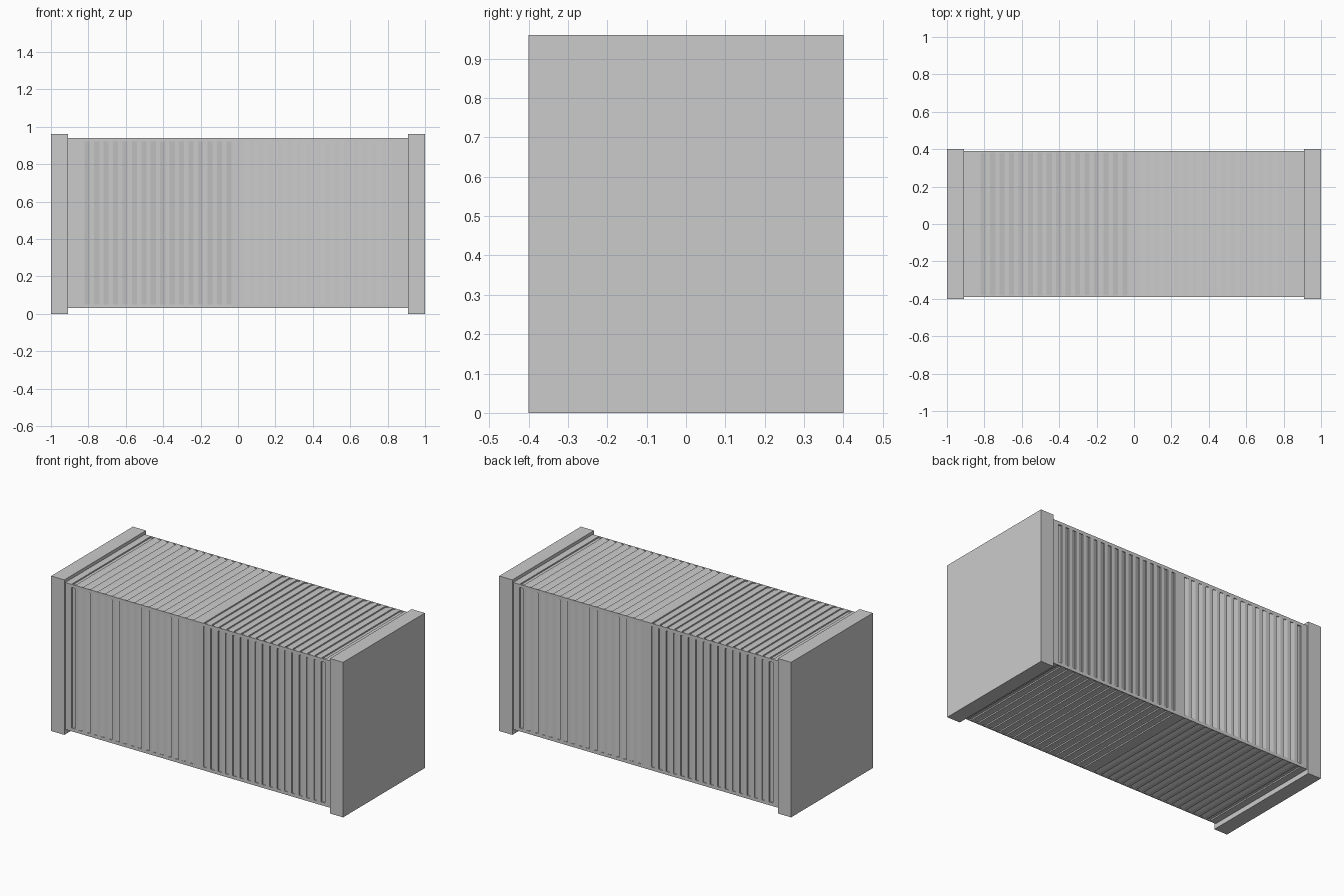
import bpy, bmesh
from mathutils import Vector

if "Cube" in bpy.data.objects:
    bpy.data.objects.remove(bpy.data.objects["Cube"])

grey = bpy.data.materials.new("light_grey")
grey.diffuse_color = (0.6, 0.6, 0.6, 1)
grey.use_nodes = True
grey.node_tree.nodes["Principled BSDF"].inputs["Base Color"].default_value = grey.diffuse_color

HALF_Y, Z0, Z1 = 0.39, 0.03, 0.94      # body extents
X_IN, X_OUT = 0.035, 0.868             # panel extents along the length
RAIL_Z, RAIL_Y = 0.02, 0.008           # rail height and depth
DEPTH, TEETH = 0.008, 16


def make(name, verts, faces):
    me = bpy.data.meshes.new(name)
    bm = bmesh.new()
    vs = [bm.verts.new(v) for v in verts]
    for f in faces:
        bm.faces.new([vs[i] for i in f])
    bmesh.ops.recalc_face_normals(bm, faces=bm.faces)
    bm.to_mesh(me)
    bm.free()
    me.materials.append(grey)
    ob = bpy.data.objects.new(name, me)
    bpy.context.collection.objects.link(ob)
    return ob


def box(name, x0, x1, y0, y1, z0, z1):
    v = [(x, y, z) for x in (x0, x1) for y in (y0, y1) for z in (z0, z1)]
    f = [(0, 1, 3, 2), (4, 6, 7, 5), (0, 4, 5, 1), (2, 3, 7, 6), (0, 2, 6, 4), (1, 5, 7, 3)]
    return make(name, v, f)


def ridges():
    """Stepped profile: sharp drop facing outward, slow rise, short flat."""
    p = (X_OUT - X_IN) / (TEETH + 0.5)
    pts = []
    for i in range(TEETH):
        x = X_IN + i * p
        pts += [(x, DEPTH), (x + 0.55 * p, 0), (x + p, 0)]
    pts += [(X_OUT - 0.5 * p, DEPTH), (X_OUT, DEPTH)]
    return pts


def panel(name, sx, place, a, b):
    """Sweep the ridge profile from a to b; place(x, depth, t) gives the point."""
    pts = ridges()
    n = len(pts)
    verts = [place(sx * x, d, t) for t in (a, b) for x, d in pts]
    faces = [(i, i + 1, n + i + 1, n + i) for i in range(n - 1)]
    ob = make(name, verts, faces)
    # face the open sheet outward
    me = ob.data
    c = Vector((0, 0, (Z0 + Z1) / 2))
    best = max(me.polygons, key=lambda q: q.area)
    out = place(sx * 0.4, 0, (a + b) / 2)
    inn = place(sx * 0.4, 1, (a + b) / 2)
    if best.normal.dot(Vector(out) - Vector(inn)) < 0:
        me.flip_normals()
    return ob


# end frames and cross frames
for s, side in ((-1, "left"), (1, "right")):
    a, b = sorted((s * 0.91, s * 1.0))
    box(side + "_end_frame", a, b, -0.4, 0.4, 0, 0.96)
    a, b = sorted((s * X_OUT, s * 0.91))
    box(side + "_post_frame", a, b, -HALF_Y, HALF_Y, Z0, Z1)
box("middle_frame", -X_IN, X_IN, -HALF_Y, HALF_Y, Z0, Z1)

for s, end in ((-1, "left"), (1, "right")):
    xa, xb = sorted((s * X_IN, s * X_OUT))
    # long rails along the four edges
    for q, face in ((-1, "front"), (1, "back")):
        ya, yb = sorted((q * (HALF_Y - RAIL_Y), q * HALF_Y))
        box(f"{end}_{face}_bottom_rail", xa, xb, ya, yb, Z0, Z0 + RAIL_Z)
        box(f"{end}_{face}_top_rail", xa, xb, ya, yb, Z1 - RAIL_Z, Z1)
        # ridged side wall
        panel(f"{end}_{face}_wall", s,
              lambda x, d, t, q=q: (x, q * (HALF_Y - d), t), Z0 + RAIL_Z, Z1 - RAIL_Z)
    # ridged roof and floor
    w = HALF_Y - RAIL_Y
    panel(end + "_roof", s, lambda x, d, t: (x, t, Z1 - d), -w, w)
    panel(end + "_floor", s, lambda x, d, t: (x, t, Z0 + d), -w, w)
